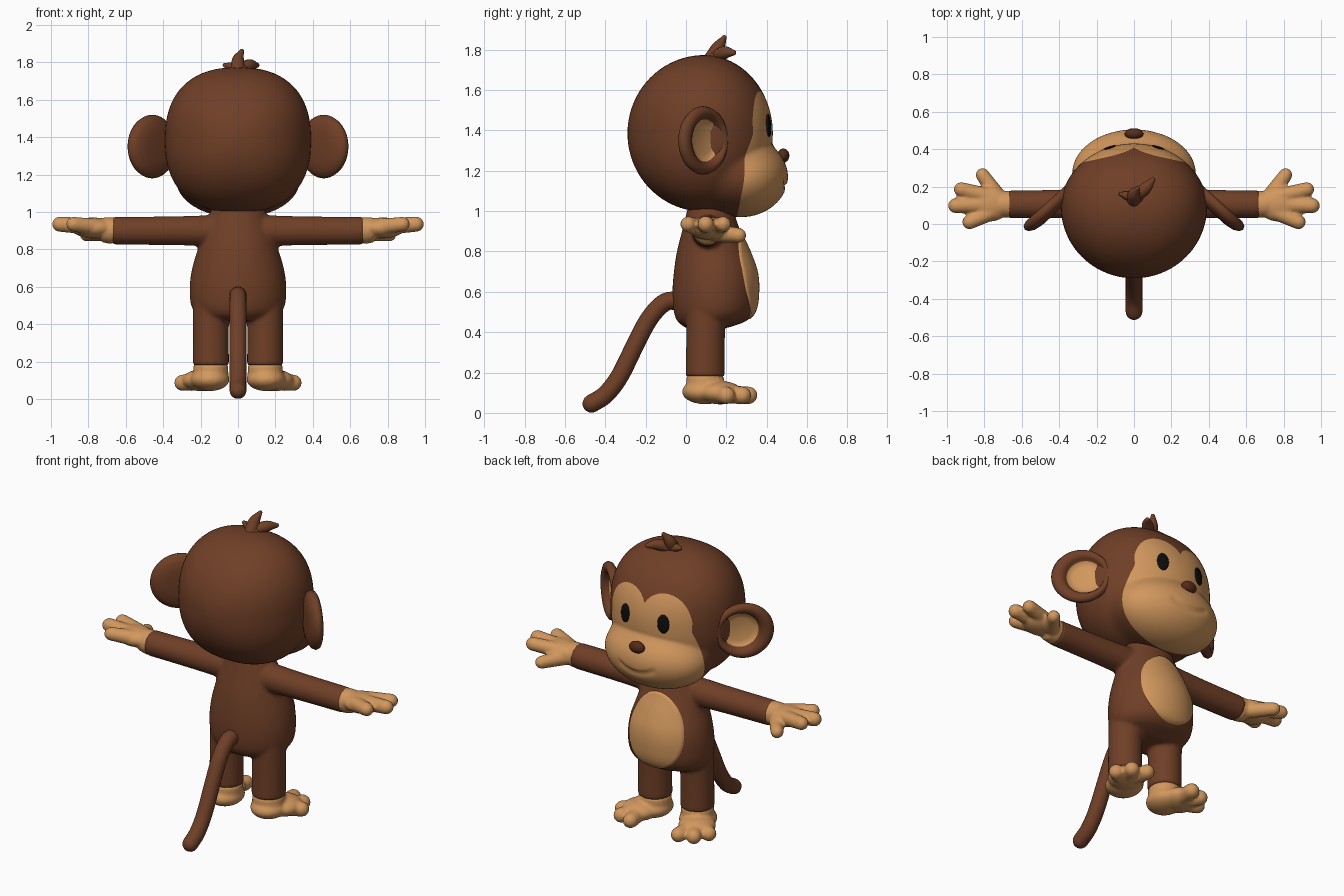
import bpy, bmesh, math
from mathutils import Vector as V

cube = bpy.data.objects.get("Cube")
if cube:
    bpy.data.objects.remove(cube, do_unlink=True)


def material(name, rgb):
    m = bpy.data.materials.new(name)
    m.use_nodes = True
    m.diffuse_color = (*rgb, 1)
    m.node_tree.nodes["Principled BSDF"].inputs["Base Color"].default_value = (*rgb, 1)
    return m


brown = material("brown fur", (0.16, 0.05, 0.02))
tan = material("tan skin", (0.64, 0.31, 0.11))
nose_brown = material("nose brown", (0.09, 0.025, 0.01))
black = material("eye black", (0.004, 0.004, 0.004))


# ---------- helpers ----------
def finish(bm, name, mats, voxel=0):
    bmesh.ops.recalc_face_normals(bm, faces=bm.faces[:])
    me = bpy.data.meshes.new(name)
    bm.to_mesh(me)
    bm.free()
    for m in mats:
        me.materials.append(m)
    me.polygons.foreach_set("use_smooth", [True] * len(me.polygons))
    ob = bpy.data.objects.new(name, me)
    bpy.context.collection.objects.link(ob)
    if voxel:  # fuse overlapping parts into one soft skin
        r = ob.modifiers.new("fuse", "REMESH")
        r.mode, r.voxel_size, r.use_smooth_shade = "VOXEL", voxel, True
        s = ob.modifiers.new("soften", "SMOOTH")
        s.factor, s.iterations = 0.5, 4
    return ob


def loft(bm, rings, mat=lambda i: 0, cap_end=True):
    loops = [[bm.verts.new(p) for p in ring] for ring in rings]
    n = len(loops[0])
    for i, (a, b) in enumerate(zip(loops, loops[1:])):
        for j in range(n):
            k = (j + 1) % n
            bm.faces.new((a[j], a[k], b[k], b[j])).material_index = mat(i)
    bm.faces.new(loops[0]).material_index = mat(0)
    if cap_end:
        bm.faces.new(loops[-1]).material_index = mat(len(loops) - 2)


def spline(knots, t):
    """Smooth interpolation of rows (t, values...)."""
    i = 0
    while i < len(knots) - 2 and t > knots[i + 1][0]:
        i += 1
    a, b = knots[i], knots[i + 1]
    p, q = knots[max(i - 1, 0)], knots[min(i + 2, len(knots) - 1)]
    h = b[0] - a[0]
    u = min(max((t - a[0]) / h, 0), 1)
    out = []
    for c in range(1, len(a)):
        m0 = (b[c] - p[c]) / (b[0] - p[0]) * h
        m1 = (q[c] - a[c]) / (q[0] - a[0]) * h
        d = b[c] - a[c]
        out.append(a[c] + u * (m0 + u * (3 * d - 2 * m0 - m1 + u * (m0 + m1 - 2 * d))))
    return out


def sweep(bm, pts, side=1, cap=1.0, n=20):
    """Round tube through (x, y, z, radius) points with domed ends."""
    knots = [(i, side * p[0], *p[1:]) for i, p in enumerate(pts)]
    steps = 6 * (len(pts) - 1)
    rows = [spline(knots, i / 6) for i in range(steps + 1)]
    cs = [V(r[:3]) for r in rows]
    ref = (cs[-1] - cs[0]).orthogonal()
    rings = []

    def ring(c, tangent, r):
        a = tangent.cross(ref).normalized()
        b = a.cross(tangent)
        rings.append([c + r * (a * math.cos(w) + b * math.sin(w))
                      for w in (math.tau * j / n for j in range(n))])

    dome = [math.radians(a) for a in (86, 65, 43, 21)]
    t0, t1 = (cs[1] - cs[0]).normalized(), (cs[-1] - cs[-2]).normalized()
    for a in dome:
        ring(cs[0] - t0 * rows[0][3] * math.sin(a) * cap, t0, rows[0][3] * math.cos(a))
    for i, c in enumerate(cs):
        ring(c, (cs[min(i + 1, steps)] - cs[max(i - 1, 0)]).normalized(), rows[i][3])
    for a in reversed(dome):
        ring(cs[-1] + t1 * rows[-1][3] * math.sin(a) * cap, t1, rows[-1][3] * math.cos(a))
    loft(bm, rings)


def ball(bm, center, radii, side=1):
    vs = bmesh.ops.create_uvsphere(bm, u_segments=32, v_segments=20, radius=1)["verts"]
    for v in vs:
        v.co = V((side * center[0] + v.co.x * radii[0], center[1] + v.co.y * radii[1],
                  center[2] + v.co.z * radii[2]))


# ---------- head with muzzle, mouth crease and face mask ----------
C, M, MR = V((0, 0.09, 1.385)), V((0, 0.27, 1.17)), V((0.33, 0.235, 0.2))


def head_point(d, off=0.0):
    d = d.normalized()
    f = ((abs(d.x) / 0.39) ** 2.4 + (abs(d.z) / 0.388) ** 2.4) ** (2 / 2.4)
    skull = 1 / math.sqrt(f + (d.y / (0.34 if d.y > 0 else 0.38)) ** 2)
    e, o = (V((v.x / MR.x, v.y / MR.y, v.z / MR.z)) for v in (d, C - M))
    disc = e.dot(o) ** 2 - e.dot(e) * (o.dot(o) - 1)
    muzzle = (math.sqrt(disc) - e.dot(o)) / e.dot(e) if disc > 0 else 0
    soft = 0.05
    h = max(soft - abs(skull - muzzle), 0) / soft
    r = max(skull, muzzle) + h * h * soft / 4
    p = C + d * r
    if p.y > 0.3 and abs(p.x) < 0.14:
        fade = min(1, (0.14 - abs(p.x)) / 0.03)
        r -= 0.012 * fade * math.exp(-((p.z - 1.12 - 2.4 * p.x ** 2) / 0.011) ** 2)
    return C + d * (r + off)


# mask edge: angle around the face axis, angle away from it
mask = [(0, 23), (12, 32), (29, 41), (51, 47.5), (77, 49.5), (90, 48.5),
        (101, 53), (117, 61), (139, 67), (180, 69)]
SEG, FACE, BACK = 144, 40, 34
rings = []
for i in range(FACE + BACK + 1):
    ring = []
    for j in range(SEG):
        a = 360 * j / SEG
        edge = spline(mask, min(a, 360 - a))[0]
        phi = edge * max(i, 0.02) / FACE if i <= FACE else edge + (179.9 - edge) * (i - FACE) / BACK
        a, phi = math.radians(a), math.radians(phi)
        ring.append(head_point(V((math.sin(a) * math.sin(phi), math.cos(phi),
                                  math.cos(a) * math.sin(phi)))))
    rings.append(ring)
bm = bmesh.new()
loft(bm, rings, lambda i: 1 if i < FACE else 0)
finish(bm, "head", [brown, tan])

bm = bmesh.new()
ball(bm, (0, 0.482, 1.275), (0.05, 0.03, 0.035))
finish(bm, "nose", [nose_brown])

# hair tuft
bm = bmesh.new()
sweep(bm, [(0, 0.12, 1.74, 0.04), (0, 0.16, 1.81, 0.033), (0.02, 0.19, 1.86, 0.012)])
sweep(bm, [(0, 0.14, 1.76, 0.03), (0.06, 0.19, 1.785, 0.032), (0.1, 0.235, 1.785, 0.014)])
sweep(bm, [(0.02, 0.14, 1.76, 0.03), (-0.03, 0.15, 1.775, 0.026), (-0.07, 0.16, 1.785, 0.012)])
finish(bm, "hair_tuft", [brown])

# ---------- torso, arms and legs in one skin ----------
torso = [(0.42, 0.1, 0.15, 0.1), (0.45, 0.125, 0.215, 0.165), (0.5, 0.14, 0.25, 0.2),
         (0.6, 0.145, 0.258, 0.212), (0.7, 0.145, 0.245, 0.205), (0.8, 0.135, 0.215, 0.18),
         (0.9, 0.125, 0.185, 0.145), (1.02, 0.12, 0.14, 0.11)]
rings = []
for i in range(41):
    z = 0.42 + 0.015 * i
    cy, rx, ry = spline(torso, z)
    rings.append([(rx * math.cos(w), cy + ry * math.sin(w), z)
                  for w in (math.tau * j / 48 for j in range(48))])
bm = bmesh.new()
loft(bm, rings)
for s in (1, -1):
    sweep(bm, [(0.08, 0.11, 0.9, 0.085), (0.35, 0.107, 0.9, 0.077), (0.67, 0.105, 0.9, 0.074)], s, 0.05, 32)
    sweep(bm, [(0.14, 0.1, 0.54, 0.1), (0.145, 0.097, 0.38, 0.096), (0.145, 0.095, 0.18, 0.097)], s, 0.05, 32)
finish(bm, "body", [brown], 0.011)

# belly patch lying on the torso
rings = []
for scale, off in [(max(i, 0.05) / 14, 0.006) for i in range(15)] + [(1, -0.012)]:
    ring = []
    for w in (math.tau * j / 64 for j in range(64)):
        x = scale * 0.185 * math.sin(w) * (1 - 0.12 * math.cos(w))
        z = 0.69 + scale * 0.225 * math.cos(w)
        cy, rx, ry = spline(torso, z)
        ring.append((x, cy + off + ry * math.sqrt(1 - (x / rx) ** 2), z))
    rings.append(ring)
bm = bmesh.new()
loft(bm, rings, cap_end=False)
finish(bm, "belly_patch", [tan])

# tail
bm = bmesh.new()
sweep(bm, [(0, y, z, 0.045) for y, z in ((-0.02, 0.55), (-0.1, 0.55), (-0.18, 0.47), (-0.25, 0.34),
                                        (-0.33, 0.18), (-0.4, 0.09), (-0.468, 0.046))])
finish(bm, "tail", [brown])

# ---------- paired parts ----------
for s, label in ((1, "left"), (-1, "right")):
    # eye plate following the face
    rings = []
    for scale, off in ((0.02, 0.005), (0.35, 0.005), (0.7, 0.005), (1, 0.004), (1.02, -0.004)):
        rings.append([head_point(V((s * 0.13 + scale * 0.037 * math.cos(w), 0.315,
                                    0.04 + scale * 0.055 * math.sin(w))), off)
                      for w in (math.tau * j / 32 for j in range(32))])
    bm = bmesh.new()
    loft(bm, rings, cap_end=False)
    finish(bm, label + "_eye", [black])

    # cupped ear: rows of radius, height along its normal, shift toward the head
    u, n, up = V((s * 0.74, -0.67, 0)), V((s * 0.67, 0.74, 0)), V((0, 0, 1))
    profile = [(0.002, -0.04, 0), (0.08, -0.04, 0), (0.13, -0.032, 0), (0.16, -0.015, 0),
               (0.17, 0.005, 0), (0.163, 0.024, 0.002), (0.145, 0.034, 0.008), (0.125, 0.03, 0.014),
               (0.112, 0.016, 0.02), (0.105, -0.004, 0.022), (0.07, -0.014, 0.022), (0.002, -0.016, 0.022)]
    rings = [[V((s * 0.455, 0.08, 1.35)) + u * (r * math.cos(w) - shift) + up * r * math.sin(w) + n * h
              for w in (math.tau * j / 48 for j in range(48))] for r, h, shift in profile]
    bm = bmesh.new()
    loft(bm, rings, lambda i: 1 if i > 8 else 0)
    finish(bm, label + "_ear", [brown, tan])

    # hand: wrist, palm, three fingers and a thumb
    bm = bmesh.new()
    sweep(bm, [(0.665, 0.105, 0.9, 0.073), (0.72, 0.105, 0.905, 0.068)], s, 0.2)
    ball(bm, (0.775, 0.107, 0.915), (0.115, 0.095, 0.056), s)
    for tip, r in (((0.925, 0.185, 0.935), 0.039), ((0.953, 0.098, 0.935), 0.041), ((0.88, 0.01, 0.935), 0.039)):
        sweep(bm, [(0.76, 0.105 + 0.45 * (tip[1] - 0.1), 0.92, 0.045), (*tip, r)], s)
    sweep(bm, [(0.73, 0.15, 0.89, 0.045), (0.81, 0.262, 0.88, 0.037)], s)
    finish(bm, label + "_hand", [tan], 0.009)

    # foot: ankle, heel, instep and three toes turned outward
    bm = bmesh.new()
    sweep(bm, [(0.145, 0.095, 0.18, 0.093), (0.147, 0.095, 0.11, 0.097)], s, 0.2)
    ball(bm, (0.15, 0.095, 0.105), (0.105, 0.115, 0.062), s)
    ball(bm, (0.195, 0.17, 0.1), (0.105, 0.11, 0.058), s)
    for x, y in ((0.165, 0.31), (0.25, 0.28), (0.297, 0.2)):
        sweep(bm, [(0.18, 0.14, 0.095, 0.045), (x, y, 0.087, 0.044)], s)
    finish(bm, label + "_foot", [tan], 0.009)
